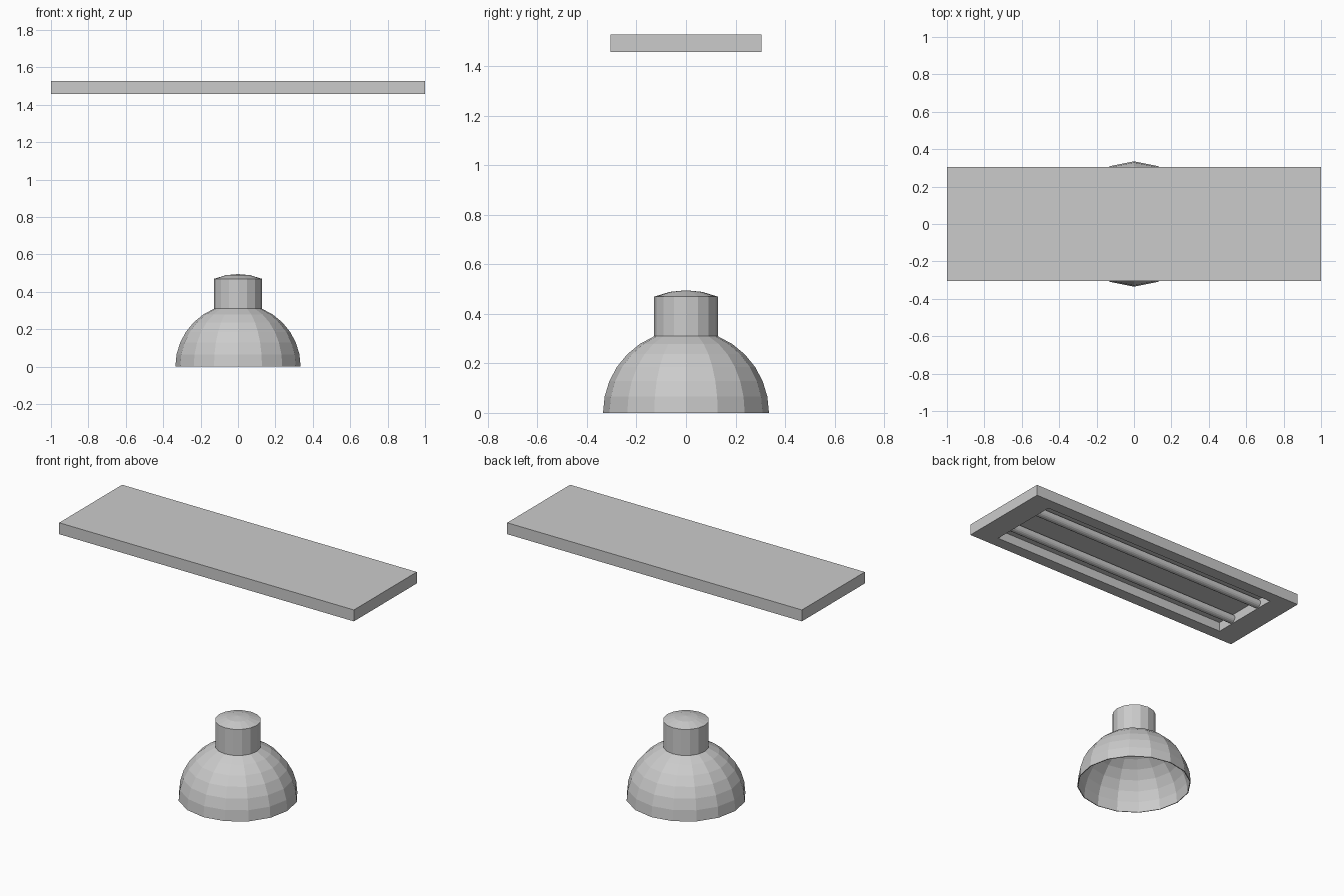
import bpy, bmesh
from math import sin, cos, pi, radians
from mathutils import Vector, Matrix

if "Cube" in bpy.data.objects:
    bpy.data.objects.remove(bpy.data.objects["Cube"])


def add_object(name, bm):
    mesh = bpy.data.meshes.new(name)
    bmesh.ops.recalc_face_normals(bm, faces=bm.faces)
    bm.to_mesh(mesh)
    bm.free()
    obj = bpy.data.objects.new(name, mesh)
    bpy.context.collection.objects.link(obj)
    return obj


# Dome lamp: 16-sided hemisphere whose crown is raised to make the neck
R, STEP, LIFT = 0.335, pi / 16, 0.16
ring = lambda i, dz=0.0: (R * cos(i * STEP), 0, R * sin(i * STEP) + dz)
profile = [ring(i) for i in range(7)] + [ring(i, LIFT) for i in (6, 7, 8)]

bm = bmesh.new()
verts = [bm.verts.new(p) for p in profile]
edges = [bm.edges.new(pair) for pair in zip(verts, verts[1:])]
bmesh.ops.spin(bm, geom=verts + edges, cent=(0, 0, 0), axis=(0, 0, 1),
               angle=2 * pi, steps=16)
bmesh.ops.remove_doubles(bm, verts=bm.verts, dist=0.0005)
shade = add_object("dome_lamp_shade", bm)
wall = shade.modifiers.new("thin_wall", 'SOLIDIFY')
wall.thickness = 0.005
wall.offset = -1

# Ceiling fixture: flat box with a recess in its underside
BOTTOM, TOP, CEILING = 1.457, 1.527, 1.515
OPEN_X, OPEN_Y = 0.85, 0.23
bm = bmesh.new()
bmesh.ops.create_cube(bm, size=1, matrix=Matrix.Translation((0, 0, (BOTTOM + TOP) / 2))
                      @ Matrix.Diagonal((2, 0.61, TOP - BOTTOM, 1)))
bm.normal_update()
under = min(bm.faces, key=lambda f: f.normal.z)
bmesh.ops.inset_individual(bm, faces=[under], thickness=0.07)
for v in under.verts:
    v.co.x = OPEN_X if v.co.x > 0 else -OPEN_X
    v.co.y = OPEN_Y if v.co.y > 0 else -OPEN_Y
recess = bmesh.ops.extrude_discrete_faces(bm, faces=[under])["faces"][0]
for v in recess.verts:
    v.co.z = CEILING
add_object("fixture_housing", bm)

# Two fluorescent tubes spanning the recess
for side, name in ((-1, "front_tube"), (1, "back_tube")):
    bm = bmesh.new()
    bmesh.ops.create_cone(bm, cap_ends=True, segments=16, radius1=0.027, radius2=0.027,
                          depth=2 * OPEN_X,
                          matrix=Matrix.Translation((0, side * 0.117, 1.488))
                          @ Matrix.Rotation(radians(90), 4, 'Y'))
    add_object(name, bm)
